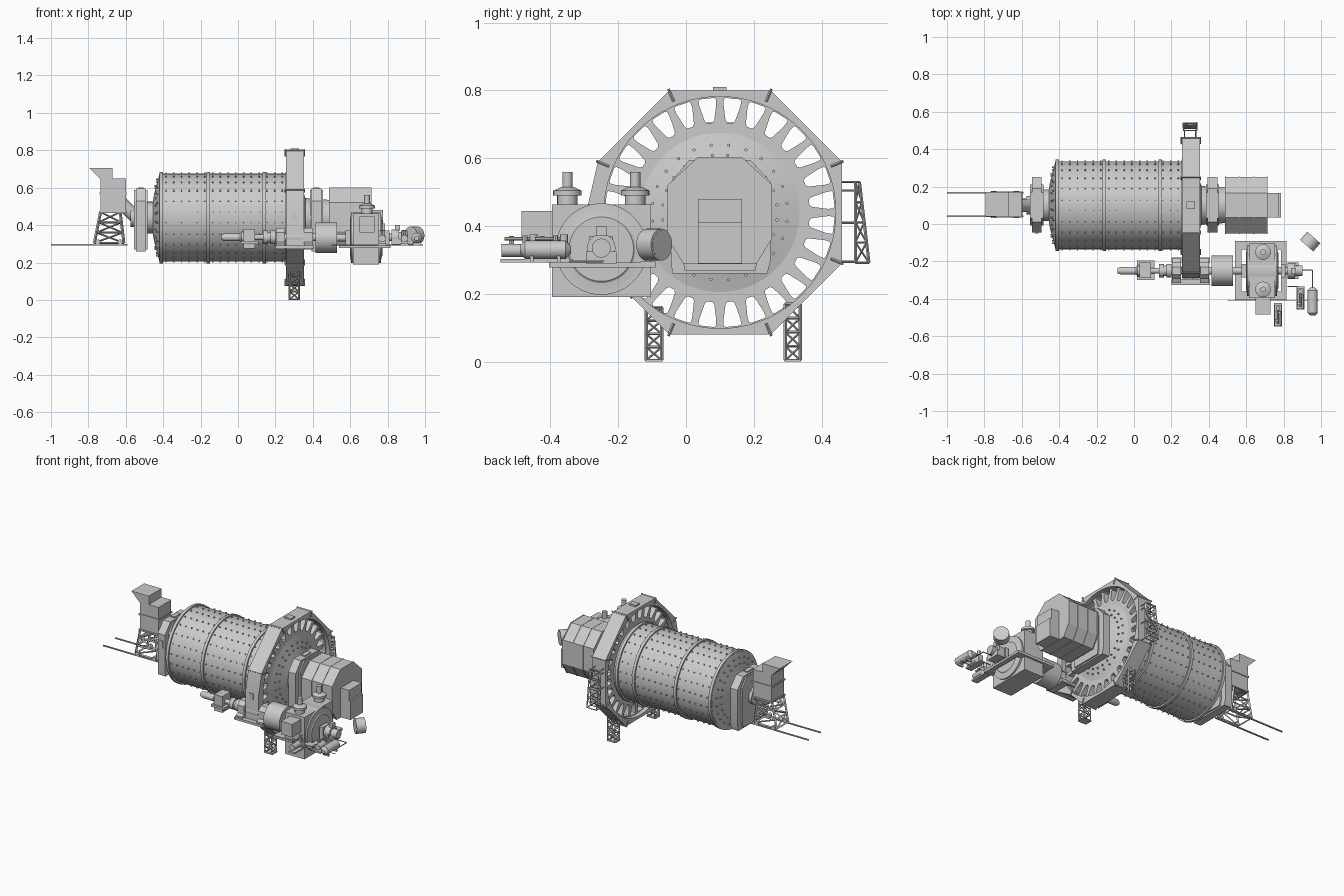
import bpy, bmesh, math
from math import sin, cos, pi, radians
from mathutils import Matrix, Vector

if "Cube" in bpy.data.objects:
    bpy.data.objects.remove(bpy.data.objects["Cube"])

CY, CZ = 0.10, 0.44      # mill axis
PY, PZ = -0.25, 0.335    # pinion drive axis


def finish(name, bm):
    bmesh.ops.recalc_face_normals(bm, faces=bm.faces)
    me = bpy.data.meshes.new(name)
    bm.to_mesh(me)
    bm.free()
    ob = bpy.data.objects.new(name, me)
    bpy.context.collection.objects.link(ob)
    return ob


def add_box(bm, x0, x1, y0, y1, z0, z1):
    m = Matrix.Translation(((x0 + x1) / 2, (y0 + y1) / 2, (z0 + z1) / 2)) @ Matrix.Diagonal((x1 - x0, y1 - y0, z1 - z0, 1))
    bmesh.ops.create_cube(bm, size=1, matrix=m)


def add_cyl(bm, p, q, r, n=24, r2=None):
    p, q = Vector(p), Vector(q)
    d = q - p
    m = Matrix.Translation((p + q) / 2) @ d.to_track_quat('Z', 'Y').to_matrix().to_4x4()
    bmesh.ops.create_cone(bm, cap_ends=True, segments=n, radius1=r, radius2=r if r2 is None else r2, depth=d.length, matrix=m)


def boxes(name, *dims):
    bm = bmesh.new()
    for d in dims:
        add_box(bm, *d)
    return finish(name, bm)


def cyls(name, *dims):
    bm = bmesh.new()
    for d in dims:
        add_cyl(bm, *d)
    return finish(name, bm)


def lathe(name, prof, cy, cz, n=64):
    """Turn (x, radius) points round an x-parallel axis."""
    bm = bmesh.new()
    rings = [[bm.verts.new((x, cy + r * cos(2 * pi * i / n), cz + r * sin(2 * pi * i / n))) for i in range(n)] for x, r in prof]
    for a, b in zip(rings, rings[1:]):
        for i in range(n):
            bm.faces.new((a[i], a[(i + 1) % n], b[(i + 1) % n], b[i]))
    bm.faces.new(rings[0])
    bm.faces.new(rings[-1])
    return finish(name, bm)


def plate(name, loops, a, b, axis='x'):
    """Extrude an outline (with holes) along x (outline in y,z) or y (outline in x,z)."""
    cu = bpy.data.curves.new(name, 'CURVE')
    cu.dimensions, cu.fill_mode, cu.extrude = '2D', 'BOTH', (b - a) / 2
    for pts in loops:
        s = cu.splines.new('POLY')
        s.points.add(len(pts) - 1)
        for p, c in zip(s.points, pts):
            p.co = (c[0], c[1], 0, 1)
        s.use_cyclic_u = True
    ob = bpy.data.objects.new(name, cu)
    bpy.context.collection.objects.link(ob)
    mid = (a + b) / 2
    if axis == 'x':
        ob.matrix_world = Matrix(((0, 0, 1, mid), (1, 0, 0, 0), (0, 1, 0, 0), (0, 0, 0, 1)))
    else:
        ob.matrix_world = Matrix(((1, 0, 0, 0), (0, 0, -1, mid), (0, 1, 0, 0), (0, 0, 0, 1)))
    bpy.ops.object.select_all(action='DESELECT')
    ob.select_set(True)
    bpy.context.view_layer.objects.active = ob
    bpy.ops.object.convert(target='MESH')
    return ob


def circle(r, n=72, cy=CY, cz=CZ):
    return [(cy + r * cos(2 * pi * i / n), cz + r * sin(2 * pi * i / n)) for i in range(n)]


def tower(name, x, y, z, bays, r=0.004, top_x=None, top_y=None):
    """Lattice frame between ranges, optionally tapering to the top ranges."""
    bm = bmesh.new()
    tx, ty = top_x or x, top_y or y
    lv = []
    for k in range(bays + 1):
        t = k / bays
        X = [x[i] + (tx[i] - x[i]) * t for i in (0, 1)]
        Y = [y[i] + (ty[i] - y[i]) * t for i in (0, 1)]
        Z = z[0] + (z[1] - z[0]) * t
        lv.append([(X[0], Y[0], Z), (X[1], Y[0], Z), (X[1], Y[1], Z), (X[0], Y[1], Z)])
    for k, ring in enumerate(lv):
        for i in range(4):
            add_cyl(bm, ring[i], ring[(i + 1) % 4], r, 4)
            if k:
                add_cyl(bm, lv[k - 1][i], ring[i], r * 1.3, 4)
                add_cyl(bm, lv[k - 1][(i + k) % 4 if k % 2 == 0 else i], ring[(i + 1) % 4], r * 0.8, 4)
    return finish(name, bm)


# drum shell with conical heads and trunnions
lathe('drum', [(-0.50, .085), (-0.455, .085), (-0.45, .12), (-0.42, .235), (0.265, .235),
               (0.325, .235), (0.355, .12), (0.36, .105), (0.39, .10), (0.49, .095)], CY, CZ, 72)
for i, x in enumerate((-0.41, -0.16, 0.14, 0.262)):
    lathe('drum_flange_%d' % i, [(x - .009, .232), (x - .009, .245), (x + .009, .245), (x + .009, .232)], CY, CZ, 72)

# liner bolts over the shell and on both heads
bm = bmesh.new()
for k in range(24):
    a = 2 * pi * (k + .5) / 24
    d = Vector((0, cos(a), sin(a)))
    c = Vector((0, CY, CZ))
    for j in range(16):
        p = c + d * .233 + Vector((-0.385 + j * .0415, 0, 0))
        add_cyl(bm, p, p + d * .009, .0045, 6)
    for r, x in ((.205, -.428), (.17, -.437)):
        add_cyl(bm, c + d * r + Vector((x, 0, 0)), c + d * r + Vector((x - .01, 0, 0)), .005, 6)
    for r, x in ((.20, .333), (.17, .341)):
        add_cyl(bm, c + d * r + Vector((x, 0, 0)), c + d * r + Vector((x + .01, 0, 0)), .005, 6)
finish('liner_bolts', bm)

# girth gear web with 28 flared slots
slots = []
for k in range(28):
    a = 2 * pi * (k + .5) / 28 + pi / 2
    pts = [(.334, -.026), (.338, -.02), (.338, .02), (.334, .026), (.318, .025), (.272, .014), (.265, .008), (.265, -.008), (.272, -.014), (.318, -.025)]
    slots.append([(CY + r * cos(a) - t * sin(a), CZ + r * sin(a) + t * cos(a)) for r, t in pts])
plate('girth_gear', [circle(.348, 112), circle(.20)] + slots, .285, .325)

# octagonal gear guard, bulged towards the pinion
outer = [(-.05, .80), (.25, .80), (.46, .59), (.46, .29), (.25, .08), (-.05, .08), (-.16, .19), (-.29, .27), (-.29, .46), (-.26, .59)]
plate('gear_guard', [outer, circle(.342)], .256, .352)
# guard seam flanges, hatches
bm = bmesh.new()
for y, z in outer:
    if y == -.29:
        continue
    d = Vector((0, y - CY, z - CZ))
    d.normalize()
    e = Vector((0, y, z))
    for x in (.253, .355):
        add_cyl(bm, e + Vector((x, 0, 0)) - d * .035, e + Vector((x, 0, 0)) + d * .005, .004, 4)
    add_cyl(bm, e + Vector((.25, 0, 0)), e + Vector((.358, 0, 0)), .005, 4)
finish('guard_seams', bm)
boxes('guard_hatches', (.28, .325, .08, .12, .80, .81), (.285, .315, -.296, -.29, .42, .46))

# lattice legs below the guard, and the side brace
tower('leg_front', (.275, .327), (-.118, -.072), (.004, .16), 4)
tower('leg_rear', (.275, .327), (.293, .337), (.004, .17), 4)
boxes('leg_feet', (.27, .332, -.12, -.07, 0, .006), (.27, .332, .29, .34, 0, .006))
tower('side_brace', (.265, .335), (.50, .54), (.292, .53), 4, .0035, top_y=(.50, .512))
bm = bmesh.new()
for x in (.27, .33):
    for z in (.295, .41, .505, .53):
        add_cyl(bm, (x, .455, z), (x, .505, z), .0035, 4)
finish('brace_ties', bm)

# trunnion bearings
bear = [(-.04, .26), (.24, .26), (.25, .30), (.25, .53), (.19, .595), (.01, .595), (-.045, .53), (-.045, .30)]
core = [(CY + (y - CY) * .75, CZ + (z - CZ) * .95) for y, z in bear]
for nm, x in (('feed', -.52), ('discharge', .42)):
    plate(nm + '_bearing', [bear], x - .026, x + .026)
    plate(nm + '_bearing_cover', [core], x - .035, x + .035)
boxes('bearing_hatches', (-.53, -.51, -.05, -.04, .44, .49), (-.535, -.505, .07, .13, .595, .602), (.405, .435, .07, .13, .595, .602))

# discharge hood with ribs and end box
hood = [(-.005, .29), (.205, .29), (.25, .365), (.25, .52), (.165, .60), (.035, .60), (-.05, .52), (-.05, .365)]
plate('discharge_hood', [hood], .49, .713)
rib = [(CY + (y - CY) * 1.03, CZ + (z - CZ) * 1.01) for y, z in hood]
for i, x in enumerate((.49, .565, .64, .712)):
    plate('hood_rib_%d' % i, [rib], x - .003, x + .003)
boxes('hood_end_box', (.71, .775, .035, .165, .29, .48), (.775, .785, .035, .165, .29, .41))

# feeder: rails, frame, body and chute
boxes('feeder_rails', (-1.0, -.59, .038, .046, .292, .299), (-1.0, -.59, .164, .172, .292, .299))
tower('feeder_frame', (-.768, -.61), (.045, .165), (.305, .47), 3, .006, top_x=(-.735, -.63))
plate('feeder_hopper', [[(-.795, .705), (-.67, .705), (-.67, .65), (-.60, .65), (-.60, .465), (-.735, .465), (-.735, .645)]], .04, .17, 'y')
boxes('feeder_bands', (-.74, -.595, .035, .175, .565, .575), (-.74, -.595, .035, .175, .465, .475))
cyls('feed_chute', ((-.63, CY, .525), (-.55, CY, .445), .035), ((-.575, CY, CZ), (-.54, CY, CZ), .05))
cyls('feeder_wheels', *[((x, y - .012, .31), (x, y + .012, .31), .014, 12) for x in (-.75, -.63) for y in (.045, .165)])

# barring drive and pinion line
lathe('barring_motor', [(-.088, .014), (-.07, .021), (.01, .021), (.02, .03), (.03, .03)], PY, PZ, 24)
boxes('barring_gearbox', (.03, .09, -.29, -.205, .275, .38), (.015, .11, -.30, -.195, .30, .315))
lathe('pinion_shaft', [(.09, .015), (.135, .015), (.135, .035), (.16, .035), (.16, .028), (.175, .028), (.175, .037),
                       (.20, .037), (.20, .02), (.26, .02), (.26, .042), (.35, .042), (.35, .02), (.42, .02)], PY, PZ, 32)
for nm, x in (('left', .227), ('right', .378)):
    plate('pinion_bearing_' + nm, [[(-.315, .27), (-.185, .27), (-.185, .30), (-.205, .31), (-.205, .36), (-.23, .385), (-.27, .385), (-.295, .36), (-.295, .31), (-.315, .30)]], x - .024, x + .024)
boxes('pinion_base', (.2, .405, -.325, -.295, .275, .29), (.2, .405, -.205, -.18, .275, .29))
lathe('clutch', [(.415, .06), (.415, .082), (.53, .082), (.53, .05), (.53, .02), (.62, .02)], PY, .333, 40)

# main motor: square frame, round end rings, vents and side terminal box
boxes('motor_frame', (.615, .755, -.395, -.103, .19, .463))
lathe('motor_stator', [(.60, .10), (.605, .135), (.765, .135), (.765, .12), (.768, .10), (.772, .095)], PY, .332, 64)
boxes('motor_rails', (.54, .815, -.405, -.36, .278, .295), (.54, .815, -.135, -.09, .278, .295),
      (.54, .575, -.36, -.135, .278, .292), (.785, .815, -.36, -.135, .278, .292))
for nm, y in (('front', -.35), ('rear', -.15)):
    cyls('motor_vent_' + nm, ((.69, y, .46), (.69, y, .49), .03), ((.69, y, .49), (.69, y, .505), .042), ((.69, y, .505), (.69, y, .515), .04, 24, .02), ((.69, y, .505), (.69, y, .56), .015))
boxes('terminal_box', (.65, .73, -.485, -.39, .36, .445))
boxes('motor_bearing', (.575, .60, -.285, -.215, .29, .37), (.785, .81, -.285, -.215, .29, .37))
lathe('exciter', [(.765, .02), (.82, .02), (.82, .042), (.86, .042), (.86, .028), (.90, .028)], PY, PZ, 24)
boxes('exciter_base', (.82, .88, -.295, -.205, .29, .325), (.84, .865, -.265, -.235, .37, .40))

# lubrication units, tank and pipes
cyls('oil_tank', ((.955, -.475, .33), (.955, -.355, .33), .027), ((.955, -.475, .33), (.955, -.49, .33), .027, 24, .012),
     ((.955, -.355, .33), (.955, -.34, .33), .027, 24, .012))
boxes('oil_tank_feet', (.935, .975, -.46, -.45, .292, .32), (.935, .975, -.38, -.37, .292, .32))
for nm, x, y in (('a', .89, -.395), ('b', .77, -.485)):
    boxes('lube_skid_' + nm, (x - .022, x + .022, y - .062, y + .062, .292, .302), (x - .018, x + .018, y + .02, y + .05, .30, .345))
    cyls('lube_pump_' + nm, ((x, y - .06, .328), (x, y + .02, .328), .019, 16), ((x - .01, y - .03, .34), (x - .01, y - .03, .37), .008, 12),
         ((x + .01, y + .01, .33), (x + .01, y + .01, .372), .007, 12), ((x, y - .05, .362), (x, y + .045, .362), .005, 8), ((x, y + .035, .34), (x, y + .035, .375), .012, 12))
cyls('oil_pipes', ((.89, -.245, .296), (.955, -.245, .296), .003, 8), ((.955, -.245, .296), (.955, -.345, .296), .003, 8),
     ((.82, -.335, .296), (.88, -.335, .296), .003, 8), ((.50, -.41, .294), (.99, -.41, .294), .002, 8))

# loose drum lying at the discharge end
ax = Vector((.66, .75, 0)) * .029
cc = Vector((.942, -.094, .345))
cyls('loose_barrel', (cc - ax, cc + ax, .047, 32), (cc + ax * .9, cc + ax * 1.02, .04, 32))

# smooth the round surfaces, keep edges sharp
bpy.ops.object.select_all(action='SELECT')
bpy.context.view_layer.objects.active = bpy.data.objects['drum']
bpy.ops.object.shade_smooth_by_angle(angle=radians(30))
